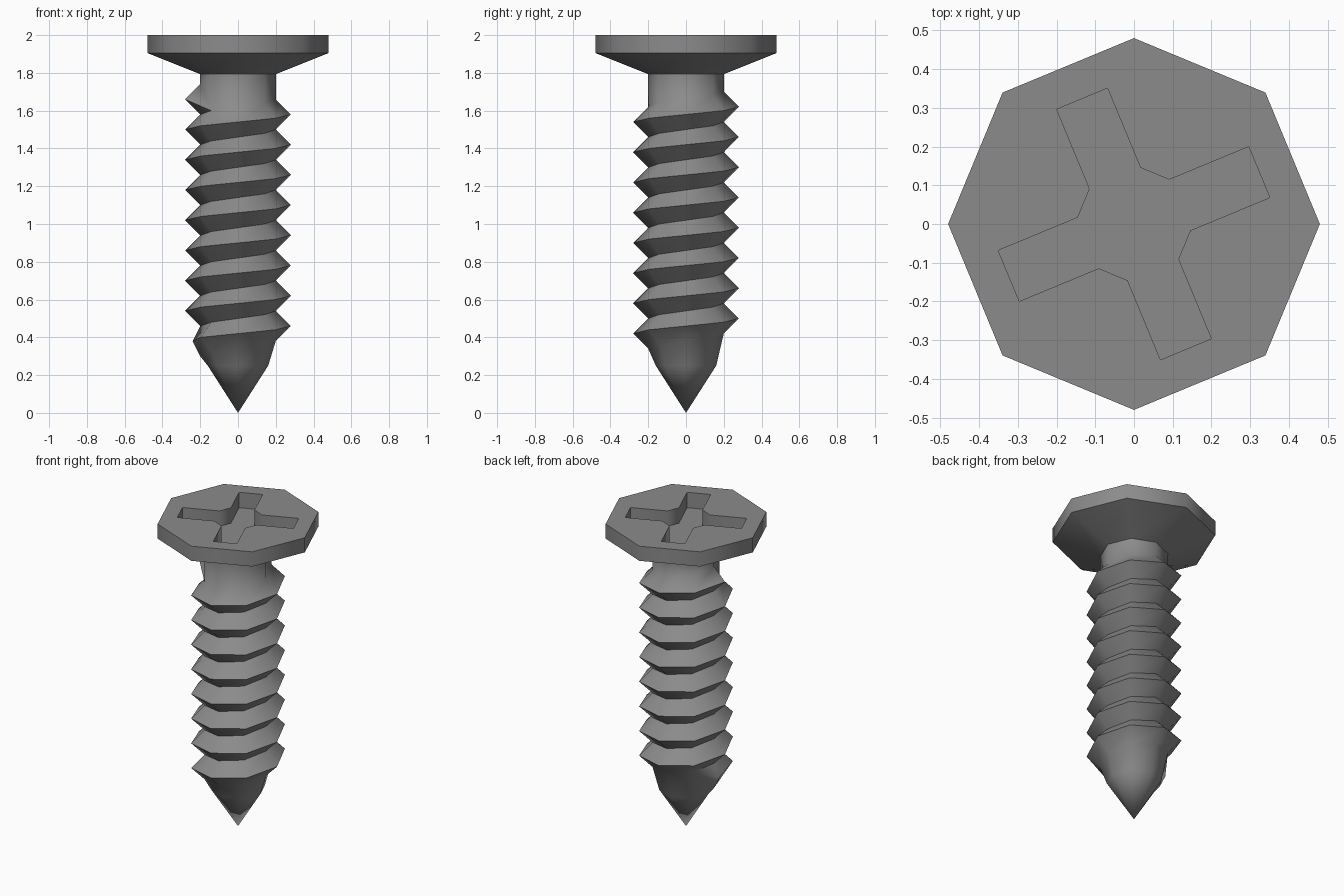
import bpy, bmesh
from math import cos, sin, pi, radians

if "Cube" in bpy.data.objects:
    bpy.data.objects.remove(bpy.data.objects["Cube"])

SIDES = 8
STEP = 2 * pi / SIDES
PITCH, TURNS = 0.16, 8
ROOT_R, CREST_R = 0.2, 0.28

bm = bmesh.new()


def polar(r, a, z):
    return bm.verts.new((r * cos(a), r * sin(a), z))


def ring(r, z):
    return [polar(r, pi + k * STEP, z) for k in range(SIDES)]


def bridge(lower, upper):
    n = len(lower)
    for k in range(n):
        m = (k + 1) % n
        bm.faces.new((lower[k], lower[m], upper[m], upper[k]))


# Head: countersunk octagon
neck, flare, rim = ring(ROOT_R, 1.793), ring(0.48, 1.905), ring(0.48, 2.0)
bridge(neck, flare)
bridge(flare, rim)

# Cross-shaped recess, one arm outline turned four times
arm = [(0.35, -0.071), (0.35, 0.071), (0.128, 0.071), (0.071, 0.128)]
outline = []
for q in range(4):
    a = radians(22.5) + q * pi / 2
    outline += [(x * cos(a) - y * sin(a), x * sin(a) + y * cos(a)) for x, y in arm]
slot_top = [bm.verts.new((x, y, 2.0)) for x, y in outline]
slot_floor = [bm.verts.new((x, y, 1.9)) for x, y in outline]
bridge(slot_floor, slot_top)
bm.faces.new(slot_floor)
edges = []
for loop in (rim, slot_top):
    edges += [bm.edges.get((loop[k], loop[k - 1])) for k in range(len(loop))]
bmesh.ops.triangle_fill(bm, edges=edges, use_beauty=True, normal=(0, 0, 1))

# Thread: helical root and crest lines, starting on the -x side
N = SIDES * TURNS
rise = PITCH / SIDES
root = [polar(ROOT_R, pi + i * STEP, 0.30 + i * rise) for i in range(N + SIDES + 1)]
crest = [polar(0.24 if i == 0 else CREST_R, pi + i * STEP, 0.38 + i * rise)
         for i in range(N + 1)]
for i in range(N):
    bm.faces.new((root[i], root[i + 1], crest[i + 1], crest[i]))
    bm.faces.new((crest[i], crest[i + 1], root[i + SIDES + 1], root[i + SIDES]))

# Pointed tip, closed up to the thread start
low = ring(0.16, 0.25)
apex = bm.verts.new((0, 0, 0))
for k in range(SIDES):
    m = (k + 1) % SIDES
    bm.faces.new((apex, low[m], low[k]))
    if k < SIDES - 1:
        bm.faces.new((low[k], low[m], root[m], root[k]))
bm.faces.new((low[7], low[0], root[0]))
bm.faces.new((low[7], root[0], root[7]))
bm.faces.new((root[7], root[0], crest[0]))
bm.faces.new((root[7], crest[0], root[8]))

# Plain neck, closed down to the thread end
for k in range(1, SIDES):
    bm.faces.new((root[N + k], root[N + k + 1], neck[(k + 1) % SIDES], neck[k]))
bm.faces.new((root[N], root[N + 1], crest[N]))
bm.faces.new((crest[N], root[N + 1], root[N + SIDES]))
bm.faces.new((root[N + SIDES], root[N + 1], neck[1], neck[0]))

bmesh.ops.recalc_face_normals(bm, faces=bm.faces[:])
mesh = bpy.data.meshes.new("screw")
bm.to_mesh(mesh)
bm.free()

# Dark steel
steel = bpy.data.materials.new("dark_steel")
steel.diffuse_color = (0.26, 0.26, 0.26, 1)
steel.use_nodes = True
steel.node_tree.nodes["Principled BSDF"].inputs["Base Color"].default_value = steel.diffuse_color
mesh.materials.append(steel)

screw = bpy.data.objects.new("screw", mesh)
bpy.context.collection.objects.link(screw)
screw.select_set(True)
bpy.context.view_layer.objects.active = screw
bpy.ops.object.shade_smooth_by_angle(angle=radians(55))
